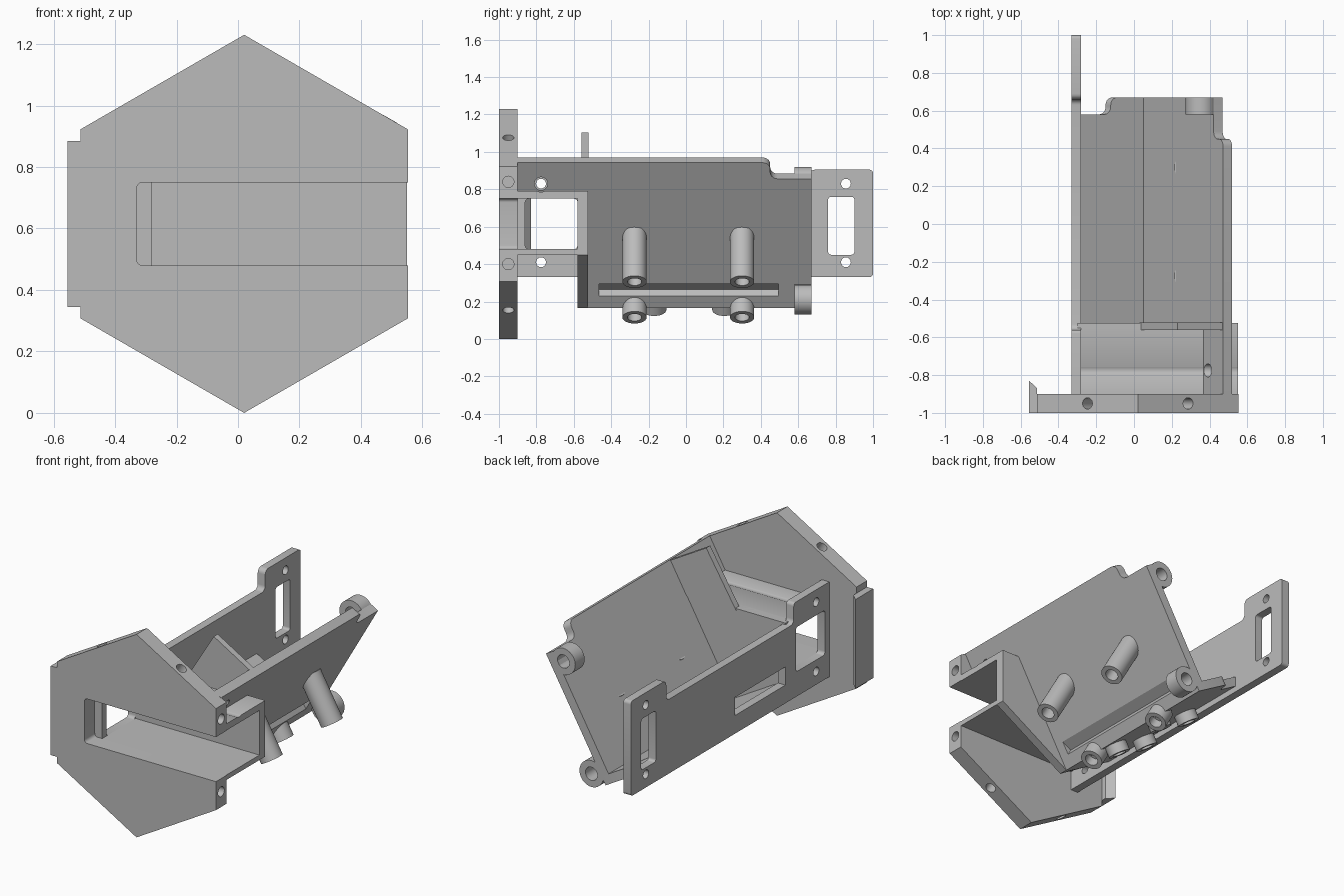
import bpy, bmesh, math
from mathutils import Vector as V

cube = bpy.data.objects.get("Cube")
if cube:
    bpy.data.objects.remove(cube)

grey = bpy.data.materials.new("plain grey")
grey.use_nodes = True
grey.diffuse_color = (0.5, 0.5, 0.5, 1)
grey.node_tree.nodes["Principled BSDF"].inputs["Base Color"].default_value = (0.5, 0.5, 0.5, 1)

X, Y, Z = V((1, 0, 0)), V((0, 1, 0)), V((0, 0, 1))
S, C = 0.5, math.sqrt(3) / 2
UP, OUT = V((S, 0, C)), V((C, 0, -S))        # along and out of the leaning panel
LEFT, UNDER = V((-C, 0, S)), V((-S, 0, -C))  # along and out of the leaning floor
PEG = V((S, 0, -C))                          # board stand-off direction
FOLD = V((0.05, 0, 0.24))                    # inner corner of panel and floor
T = 0.055


def fillet(pts):
    """Round every corner that carries a radius as third value."""
    out = []
    for i, p in enumerate(pts):
        c = V(p[:2])
        if len(p) < 3:
            out.append(c)
            continue
        a = (V(pts[i - 1][:2]) - c).normalized() * p[2]
        b = (V(pts[(i + 1) % len(pts)][:2]) - c).normalized() * p[2]
        for k in range(6):
            t = k / 5 * math.pi / 2
            out.append(c + a * (1 - math.sin(t)) + b * (1 - math.cos(t)))
    return out


def prism(name, pts, origin, ex, ey, ez, depth):
    """Extrude a flat profile, drawn along ex and ey, by depth along ez."""
    bm = bmesh.new()
    ring = [bm.verts.new(origin + ex * p.x + ey * p.y) for p in fillet(pts)]
    face = bm.faces.new(ring)
    move = bmesh.ops.extrude_face_region(bm, geom=[face])["geom"]
    bmesh.ops.translate(bm, verts=[g for g in move if isinstance(g, bmesh.types.BMVert)],
                        vec=ez * depth)
    bmesh.ops.recalc_face_normals(bm, faces=bm.faces)
    mesh = bpy.data.meshes.new(name)
    bm.to_mesh(mesh)
    bm.free()
    ob = bpy.data.objects.new(name, mesh)
    mesh.materials.append(grey)
    bpy.context.collection.objects.link(ob)
    return ob


def rect(a, b, c, d, r=None):
    return [p if r is None else p + (r,) for p in ((a, c), (b, c), (b, d), (a, d))]


def box(name, x, y, z):
    return prism(name, rect(*x, *y), V((0, 0, z[0])), X, Y, Z, z[1] - z[0])


def rod(name, start, axis, length, r):
    side = axis.orthogonal().normalized()
    pts = [(r * math.cos(k * math.pi / 16), r * math.sin(k * math.pi / 16)) for k in range(32)]
    return prism(name, pts, V(start), side, axis.cross(side), axis, length)


def cut(ob, cutters):
    for c in cutters:
        mod = ob.modifiers.new("cut", "BOOLEAN")
        mod.operation, mod.solver, mod.object = "DIFFERENCE", "EXACT", c
        bpy.context.view_layer.update()
        dg = bpy.context.evaluated_depsgraph_get()
        mesh = bpy.data.meshes.new_from_object(ob.evaluated_get(dg))
        ob.modifiers.clear()
        ob.data = mesh
        bpy.data.objects.remove(c)


def tube(name, end, axis, length, r, hole, depth):
    """Boss whose open end is at 'end', running back against axis."""
    ob = rod(name, end, -axis, length, r)
    cut(ob, [rod("drill", V(end) + axis * 0.02, -axis, depth + 0.02, hole)])


# Hexagonal front plate with slot and edge holes
MID = V((0.02, -1, 0.615))
R = 0.615
hexagon = [(R * math.sin(k * math.pi / 3), R * math.cos(k * math.pi / 3)) for k in range(6)]
plate = prism("front_plate", hexagon, MID, X, Z, Y, 0.1)
slot = prism("cutter", [(-0.33, 0.48, 0.02), (0.7, 0.48), (0.7, 0.75), (-0.33, 0.75, 0.02)],
             V((0, -1.1, 0)), X, Z, Y, 0.3)
drills = []
for sx in (-1, 1):
    for sz in (-1, 1):
        n = V((sx * S, 0, sz * C))
        drills.append(rod("drill", MID + V((0, 0.05, 0)) + n * 0.42, n, 0.2, 0.03))
for z in (0.4, 0.84):
    drills.append(rod("drill", (0.45, -0.95, z), X, 0.2, 0.03))
cut(plate, [slot] + drills)

# Hooked tab on the plate's flat side
prism("side_tab", [(-0.555, -1), (-0.513, -1), (-0.513, -0.87), (-0.555, -0.83)],
      V((0, 0, 0.345)), X, Y, Z, 0.54)

# Upright wall with two actuator mounts
wall = prism("side_wall", [(-0.9, 0.33), (1, 0.33, 0.02), (1, 0.905, 0.02), (0.66, 0.905, 0.03),
                           (0.66, 0.78, 0.03), (-0.56, 0.78, 0.03), (-0.56, 0.905, 0.02),
                           (-0.9, 0.905)], V((-0.33, 0, 0)), Y, Z, X, 0.05)
windows = [rect(0.76, 0.9, 0.45, 0.76, 0.015), rect(-0.86, -0.58, 0.48, 0.75, 0.02),
           rect(-0.48, 0, 0.44, 0.55)]
holes = [prism("cutter", w, V((-0.5, 0, 0)), Y, Z, X, 0.4) for w in windows]
holes += [rod("drill", (-0.5, y, z), X, 0.4, 0.026) for y in (0.855, -0.775) for z in (0.41, 0.83)]
cut(wall, holes)

# Channel plates behind the slot
top = box("channel_top", (-0.3, 0.55), (-0.91, -0.54), (0.75, 0.79))
cut(top, [rod("drill", (-0.5, -0.775, 0.825), X, 1.2, 0.04)])
box("channel_bottom", (-0.3, 0.55), (-0.91, -0.54), (0.45, 0.48))

# Channel back wall, and the flange rising above it
prism("channel_back", [(0.55, 0.45), (0.55, 0.79), (-0.3, 0.79), (-0.3, 0.39), (0.07, 0.165)],
      V((0, -0.58, 0)), X, Z, Y, 0.055)
prism("tray_flange", [(0.03, 0.78), (0.23, 1.105), (0.48, 0.96), (0.37, 0.78)],
      V((0, -0.56, 0)), X, Z, Y, 0.038)

# Leaning panel with stepped top edge and board groove
panel = prism("leaning_panel", [(-0.56, -T), (0.67, -T), (0.67, 0.743), (0.45, 0.743, 0.04),
                                (0.45, 0.843, 0.04), (-0.905, 0.843), (-0.905, 0.635),
                                (-0.56, 0.635)], FOLD, Y, UP, OUT, T)
groove = prism("cutter", rect(0, 0.12, 0, 0.046), V((0.088, -0.465, 0.265)),
               V((C, 0, S)), PEG, Y, 0.96)
cut(panel, [groove, rod("drill", (0.2, -0.775, 0.83), X, 0.6, 0.035)])

# Leaning floor with a notched back corner
prism("leaning_floor", [(-T, -0.56), (0.4, -0.56), (0.4, 0.58), (0.2, 0.58, 0.04),
                        (0.2, 0.67, 0.04), (-T, 0.67)], FOLD, LEFT, Y, UNDER, T)

# Board stand-offs, floor bosses and end lugs
for y in (-0.275, 0.3):
    tube("long_standoff", (0.42, y, 0.305), PEG, 0.3, 0.065, 0.038, 0.16)
    tube("short_standoff", (0.09, y, 0.115), PEG, 0.1, 0.065, 0.038, 0.06)
for y in (-0.17, 0.205):
    for w in (0.03, 0.27):
        tube("floor_boss", FOLD + LEFT * w + UNDER * 0.115 + Y * y, UNDER, 0.08, 0.065, 0.038, 0.06)
for x, z in ((0.353, 0.84), (0.165, 0.21)):
    tube("end_lug", (x, 0.67, z), Y, 0.09, 0.08, 0.04, 0.12)

# Keep flat faces crisp and round ones smooth
bpy.ops.object.select_all(action="DESELECT")
for ob in bpy.context.collection.objects:
    if ob.type == "MESH":
        ob.select_set(True)
        bpy.context.view_layer.objects.active = ob
bpy.ops.object.shade_smooth_by_angle(angle=math.radians(30))
